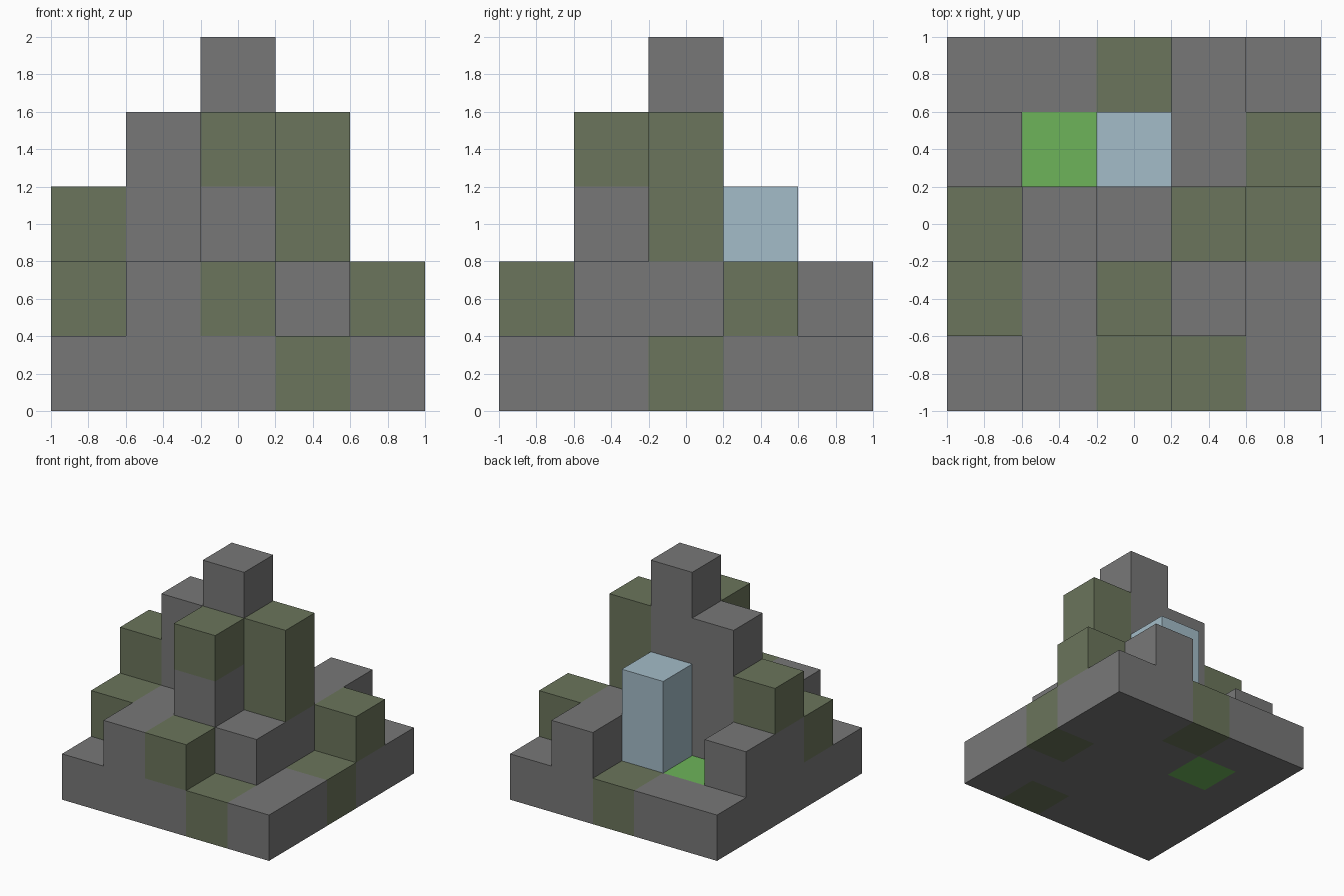
import bpy, bmesh
from mathutils import Matrix, Vector

if "Cube" in bpy.data.objects:
    bpy.data.objects.remove(bpy.data.objects["Cube"])

BLOCK = 0.4

# Block plans, bottom storey first; each plan runs back to front, -x to +x
STOREYS = [
    ["SSMSS", "SGSSS", "SSSSM", "SSSSS", "SSSMS"],
    ["...S.", "S.WSM", "SSSS.", "MSSS.", ".SM.."],
    [".....", "..W..", "MSSM.", "..S..", "....."],
    [".....", ".....", ".SSM.", "..M..", "....."],
    [".....", ".....", "..S..", ".....", "....."],
]

# Letter: part name, colour name, linear colour
KINDS = {
    "S": ("stone_blocks", "stone grey", (0.187, 0.187, 0.187)),
    "M": ("mossy_blocks", "moss green", (0.146, 0.178, 0.106)),
    "G": ("grass_block", "grass green", (0.153, 0.456, 0.102)),
    "W": ("water_column", "pale blue", (0.371, 0.503, 0.578)),
}


def make_material(name, rgb):
    mat = bpy.data.materials.new(name)
    mat.use_nodes = True
    mat.diffuse_color = (*rgb, 1)
    bsdf = next(n for n in mat.node_tree.nodes if n.type == "BSDF_PRINCIPLED")
    bsdf.inputs["Base Color"].default_value = (*rgb, 1)
    bsdf.inputs["Roughness"].default_value = 0.9
    return mat


# Filled cells of the whole pile
cells = {}
for k, plan in enumerate(STOREYS):
    for j, row in enumerate(reversed(plan)):
        for i, letter in enumerate(row):
            if letter != ".":
                cells[i, j, k] = letter


def build_part(letter):
    name, colour_name, rgb = KINDS[letter]
    bm = bmesh.new()
    for cell in (c for c, kind in cells.items() if kind == letter):
        centre = (Vector(cell) - Vector((2, 2, -0.5))) * BLOCK
        made = bmesh.ops.create_cube(bm, size=BLOCK, matrix=Matrix.Translation(centre))
        # Drop the sides that touch another block
        faces = {f for v in made["verts"] for f in v.link_faces}
        hidden = []
        for face in faces:
            step = (face.calc_center_median() - centre) / (BLOCK / 2)
            if tuple(c + round(s) for c, s in zip(cell, step)) in cells:
                hidden.append(face)
        bmesh.ops.delete(bm, geom=hidden, context="FACES")
    bmesh.ops.remove_doubles(bm, verts=bm.verts, dist=0.001)
    mesh = bpy.data.meshes.new(name)
    bm.to_mesh(mesh)
    bm.free()
    mesh.materials.append(make_material(colour_name, rgb))
    bpy.context.collection.objects.link(bpy.data.objects.new(name, mesh))


for letter in KINDS:
    build_part(letter)
